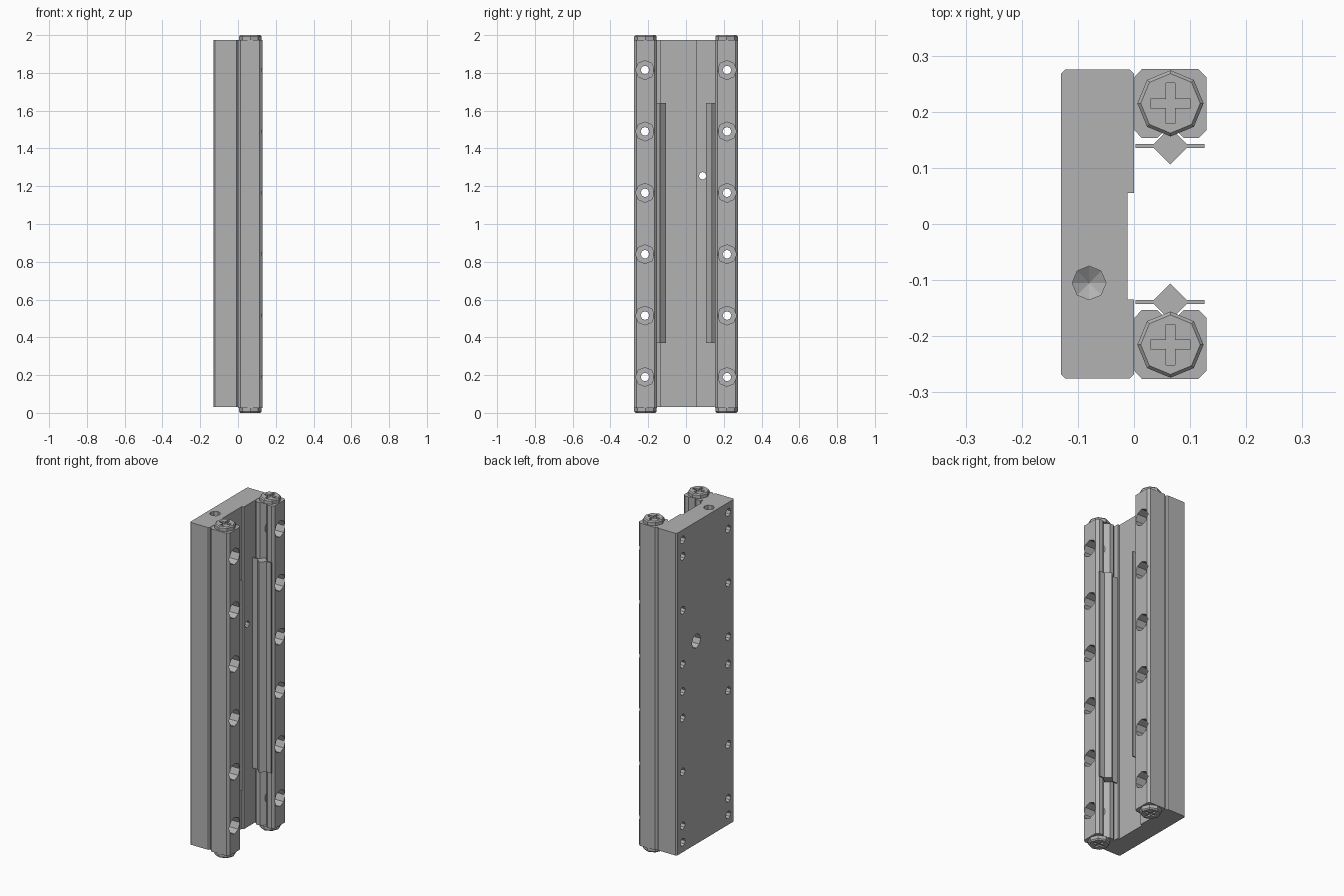
import bpy, bmesh, math
from mathutils import Matrix, Vector

old = bpy.data.objects.get("Cube")
if old:
    bpy.data.objects.remove(old, do_unlink=True)

steel = bpy.data.materials.new("steel_grey")
steel.use_nodes = True
GREY = (0.45, 0.45, 0.45, 1)
steel.diffuse_color = GREY
steel.node_tree.nodes["Principled BSDF"].inputs["Base Color"].default_value = GREY

ALONG_X = Matrix.Rotation(math.pi / 2, 4, "Y")
DOWN = Matrix.Rotation(math.pi, 4, "X")


def make_object(name, bm):
    bmesh.ops.recalc_face_normals(bm, faces=bm.faces)
    mesh = bpy.data.meshes.new(name)
    bm.to_mesh(mesh)
    bm.free()
    mesh.materials.append(steel)
    obj = bpy.data.objects.new(name, mesh)
    bpy.context.collection.objects.link(obj)
    return obj


def extrude_outline(name, outline, z0, z1):
    bm = bmesh.new()
    face = bm.faces.new([bm.verts.new((x, y, z0)) for x, y in outline])
    top = bmesh.ops.extrude_face_region(bm, geom=[face])["geom"]
    bmesh.ops.translate(bm, vec=(0, 0, z1 - z0),
                        verts=[v for v in top if isinstance(v, bmesh.types.BMVert)])
    return make_object(name, bm)


def add_turned(bm, profile, matrix, sides=8):
    """Closed turned solid from (radius, height) pairs; zero radius makes a tip."""
    rings = []
    for r, h in profile:
        if r == 0:
            rings.append([bm.verts.new(matrix @ Vector((0, 0, h)))])
        else:
            angles = [2 * math.pi * i / sides for i in range(sides)]
            rings.append([bm.verts.new(matrix @ Vector((r * math.cos(a), r * math.sin(a), h)))
                          for a in angles])
    for a, b in zip(rings, rings[1:]):
        for i in range(sides):
            j = (i + 1) % sides
            quad = [a[i % len(a)], a[j % len(a)], b[j % len(b)], b[i % len(b)]]
            bm.faces.new(list(dict.fromkeys(quad)))
    for ring in (rings[0], rings[-1]):
        if len(ring) > 1:
            bm.faces.new(ring)


def cut(obj, bm):
    cutter = make_object("cutter", bm)
    cutter.hide_render = True
    mod = obj.modifiers.new("cut", "BOOLEAN")
    mod.operation, mod.solver, mod.object = "DIFFERENCE", "EXACT", cutter
    bpy.context.view_layer.objects.active = obj
    bpy.ops.object.modifier_apply(modifier=mod.name)
    bpy.data.objects.remove(cutter, do_unlink=True)


HOLES = [0.19 + 0.325 * i for i in range(6)]
BLIND = [0.09, 1.0, 1.915]
HOLE_Y, HOLE_R = 0.217, 0.023

# Base: channel block with a shallow off-centre recess
c = 0.007
base = extrude_outline("base", [
    (-0.13, -0.275 + c), (-0.13 + c, -0.275), (-c, -0.275), (0, -0.275 + c),
    (0, -0.135), (-0.012, -0.135), (-0.012, 0.055), (0, 0.055),
    (0, 0.275 - c), (-c, 0.275), (-0.13 + c, 0.275), (-0.13, 0.275 - c)], 0.03, 1.975)

# Base holes: mounting rows, blind rows, stepped side port, pointed end port
bm = bmesh.new()
for y in (-HOLE_Y, HOLE_Y):
    for z in HOLES:
        add_turned(bm, [(HOLE_R, -0.2), (HOLE_R, 0.1)], Matrix.Translation((0, y, z)) @ ALONG_X)
    for z in BLIND:
        add_turned(bm, [(HOLE_R, -0.2), (HOLE_R, -0.06), (0, -0.05)],
                   Matrix.Translation((0, y, z)) @ ALONG_X)
add_turned(bm, [(0.042, -0.2), (0.042, -0.07), (0.02, -0.07), (0.02, 0.1)],
           Matrix.Translation((0, 0.088, 1.255)) @ ALONG_X)
add_turned(bm, [(0, -0.12), (0.03, -0.1), (0.03, 0.1)],
           Matrix.Translation((-0.08, -0.105, 1.975)))
cut(base, bm)

for side, label in ((1, "back"), (-1, "front")):
    # Rail: chamfered bar with a V groove on its inner face
    k, g, inner, outer = 0.014, 0.024, 0.153, 0.276
    outline = [(0.001, inner + k), (k, inner), (0.065 - g, inner), (0.065, inner + g),
               (0.065 + g, inner), (0.129 - k, inner), (0.129, inner + k),
               (0.129, outer - k), (0.129 - k, outer), (k, outer), (0.001, outer - k)]
    rail = extrude_outline(label + "_rail", [(x, side * y) for x, y in outline], 0.026, 1.974)
    bm = bmesh.new()
    for z in HOLES:
        add_turned(bm, [(HOLE_R, -0.1), (HOLE_R, 0.06), (0.05, 0.06), (0.05, 0.2)],
                   Matrix.Translation((0, side * HOLE_Y, z)) @ ALONG_X)
    cut(rail, bm)

    # Roller cage: thin strip with a diamond ridge
    t, d = 0.0035, 0.033
    half = [(0.003, -t), (0.065 - d + t, -t), (0.065, -d), (0.065 + d - t, -t), (0.126, -t)]
    loop = half + [(x, -y) for x, y in reversed(half)]
    extrude_outline(label + "_roller_cage", [(x, side * 0.139 + y) for x, y in loop], 0.37, 1.64)

    # End screws: bevelled octagonal heads with a cross slot
    for end, z, turn in (("top", 1.974, Matrix()), ("bottom", 0.026, DOWN)):
        place = Matrix.Translation((0.065, side * 0.215, z)) @ turn
        bm = bmesh.new()
        add_turned(bm, [(0.059, 0), (0.059, 0.019), (0.053, 0.026)], place)
        screw = make_object(label + "_" + end + "_screw", bm)
        for size in ((0.072, 0.016, 0.02), (0.016, 0.072, 0.02)):
            bm = bmesh.new()
            bmesh.ops.create_cube(bm, size=1, matrix=place @ Matrix.Translation((0, 0, 0.026))
                                  @ Matrix.Diagonal((*size, 1)))
            cut(screw, bm)
